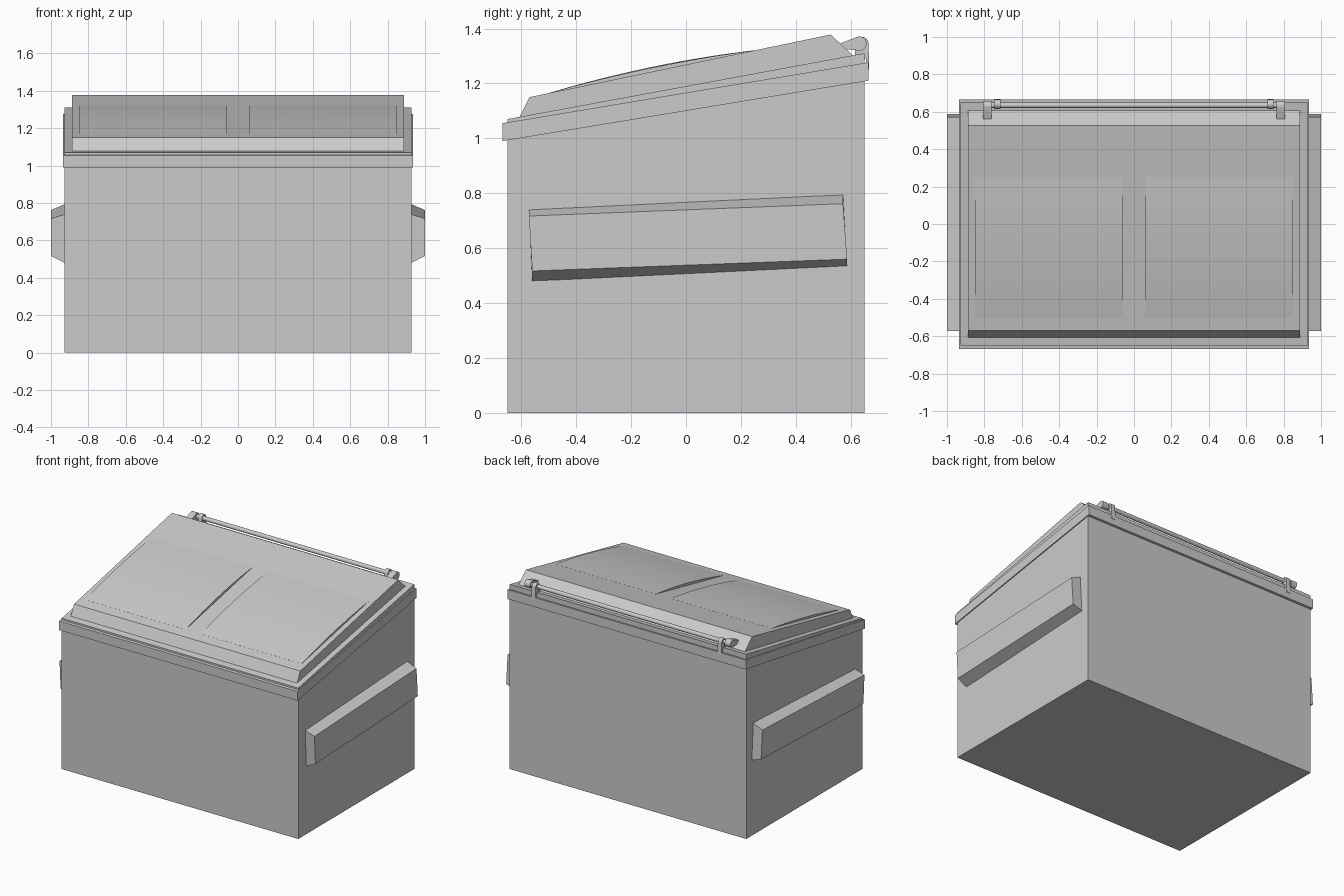
import bpy, bmesh, math
from mathutils import Vector

if "Cube" in bpy.data.objects:
    bpy.data.objects.remove(bpy.data.objects["Cube"])


def make_mesh(name, verts, faces, smooth=False):
    mesh = bpy.data.meshes.new(name)
    bm = bmesh.new()
    vs = [bm.verts.new(v) for v in verts]
    for f in faces:
        bm.faces.new([vs[i] for i in f])
    bmesh.ops.recalc_face_normals(bm, faces=bm.faces)
    bm.to_mesh(mesh)
    bm.free()
    obj = bpy.data.objects.new(name, mesh)
    bpy.context.collection.objects.link(obj)
    if smooth:
        bpy.ops.object.select_all(action='DESELECT')
        obj.select_set(True)
        bpy.context.view_layer.objects.active = obj
        bpy.ops.object.shade_smooth_by_angle(angle=math.radians(35))
    return obj


def loft(name, a, b, smooth=False):
    """Solid between two matching outlines."""
    n = len(a)
    faces = [range(n), range(n, 2 * n)]
    faces += [(i, (i + 1) % n, n + (i + 1) % n, n + i) for i in range(n)]
    return make_mesh(name, list(a) + list(b), faces, smooth)


def extrude_x(name, profile, x0, x1, smooth=False):
    """Side profile of (y, z) points swept from x0 to x1."""
    return loft(name, [(x0, y, z) for y, z in profile],
                [(x1, y, z) for y, z in profile], smooth)


def arc(cy, cz, r, a0, a1, n):
    return [(cy + r * math.cos(math.radians(a0 + (a1 - a0) * i / n)),
             cz + r * math.sin(math.radians(a0 + (a1 - a0) * i / n)))
            for i in range(n + 1)]


# Bin body with sloping top
extrude_x("bin_body", [(-0.65, 0), (0.65, 0), (0.65, 1.31), (-0.65, 1.07)],
          -0.928, 0.928)

# Reinforcing band around the top
extrude_x("rim_band", [(-0.668, 0.99), (0.665, 1.21), (0.665, 1.277), (-0.668, 1.055)],
          -0.935, 0.935)

# Raised lid
extrude_x("lid", [(-0.61, 1.07), (0.615, 1.295), (0.527, 1.378), (-0.57, 1.15)],
          -0.888, 0.888)


def lid_z(y):
    return 1.15 + (y + 0.57) * 0.2078


# Two gently domed lid panels
for side, label in ((-1, "left"), (1, "right")):
    def outline(x, y0, y1, rise):
        pts = []
        for i in range(13):
            t = i / 12
            y = y0 + (y1 - y0) * t
            pts.append((side * x, y, lid_z(y) + 0.0005 + rise * 4 * t * (1 - t)))
        return pts + [(side * x, y1, lid_z(y1) - 0.01),
                      (side * x, y0, lid_z(y0) - 0.01)]
    loft("lid_panel_" + label, outline(0.06, -0.50, 0.25, 0.017),
         outline(0.85, -0.50, 0.25, 0.014), True)

# Tapered fork pockets on both sides
for side, label in ((-1, "left"), (1, "right")):
    inner, outer = side * 0.92, side * 1.0
    loft("fork_pocket_" + label,
         [(inner, -0.56, 0.477), (inner, 0.587, 0.533),
          (inner, 0.572, 0.797), (inner, -0.572, 0.742)],
         [(outer, -0.56, 0.517), (outer, 0.587, 0.56),
          (outer, 0.572, 0.762), (outer, -0.572, 0.717)])

# Hinge rod along the back
extrude_x("hinge_rod", arc(0.635, 1.345, 0.015, 0, 337.5, 15), -0.80, 0.80, True)

# Hinge straps on the lid and brackets on the rim
for side, label in ((-1, "left"), (1, "right")):
    strap = arc(0.632, 1.345, 0.026, -110, 110, 10) + [(0.562, 1.346), (0.575, 1.325)]
    extrude_x("hinge_strap_" + label, strap, side * 0.763, side * 0.808, True)
    bracket = [(0.655, 1.25), (0.667, 1.25)] + arc(0.640, 1.345, 0.025, 0, 180, 8) \
        + [(0.615, 1.29), (0.655, 1.29)]
    extrude_x("hinge_bracket_" + label, bracket, side * 0.715, side * 0.745, True)
